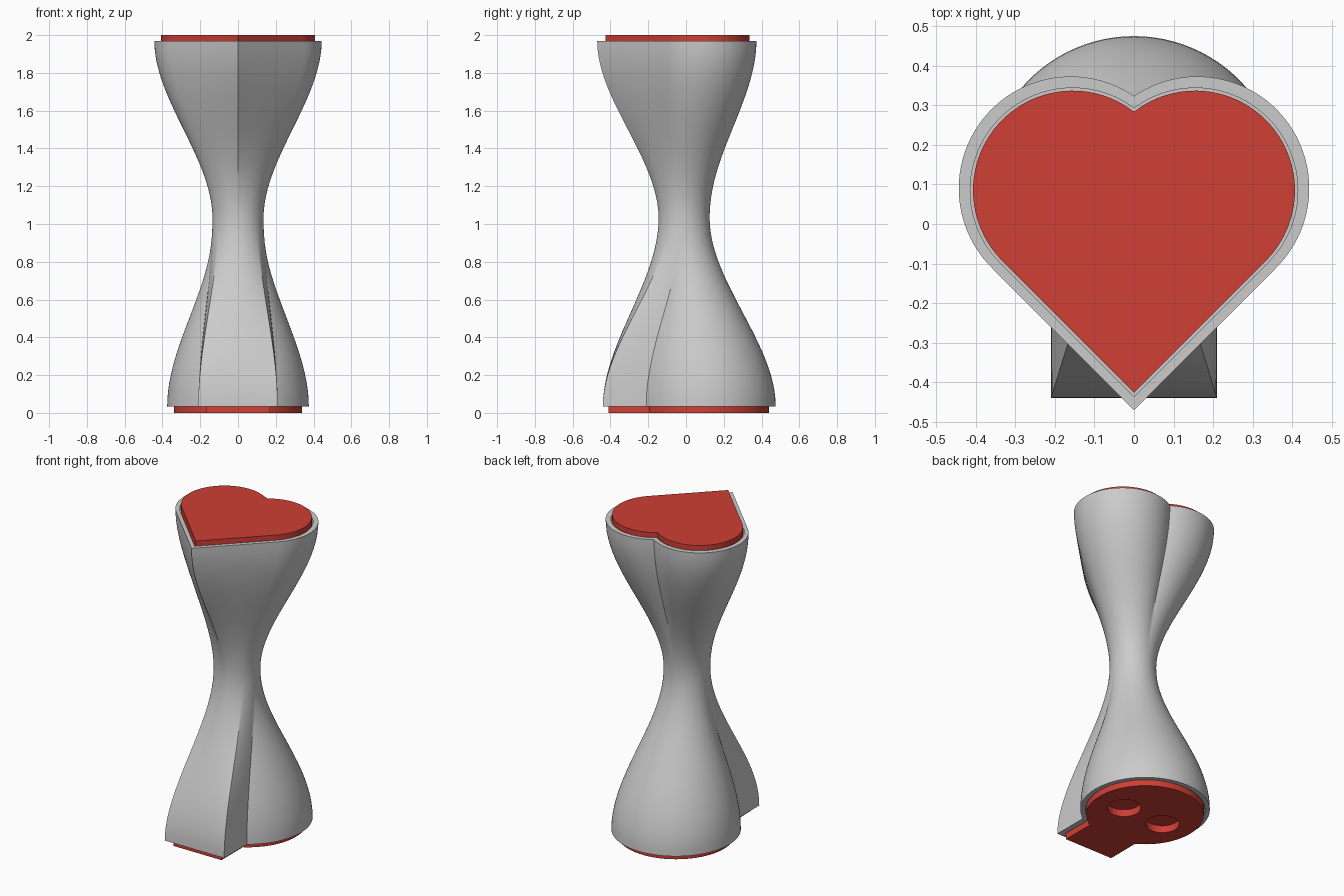
import bpy, bmesh
from math import sin, cos, radians, sqrt, atan2, asin, degrees, pi

if "Cube" in bpy.data.objects:
    bpy.data.objects.remove(bpy.data.objects["Cube"])

STEPS = 72          # points along half an outline, from front to back
Z_LOW, Z_MID, Z_HIGH = 0.035, 1.03, 1.97


def lerp(a, b, t):
    return a + (b - a) * t


def skull(deg, r=0.375, half=0.21, front=-0.44, cy=0.1):
    # round cranium with a square jaw at the front
    start = degrees(asin(half / r))
    neck_y = cy - r * cos(radians(start))
    if deg <= 50:
        return half * deg / 50, front
    if deg <= 85:
        return half, lerp(front, neck_y, (deg - 50) / 35)
    a = radians(lerp(start, 180, (deg - 85) / 95))
    return r * sin(a), cy - r * cos(a)


def heart(deg, cx=0.16, cy=0.09, r=0.283):
    # straight flank from the tip, then a round lobe up to the notch
    tx, ty = cx + r * sqrt(0.5), cy - r * sqrt(0.5)
    end = atan2(sqrt(r * r - cx * cx), -cx)
    flank, arc = tx * sqrt(2), (end + pi / 4) * r
    s = deg / 180 * (flank + arc)
    if s <= flank:
        return tx * s / flank, ty - tx + tx * s / flank
    a = -pi / 4 + (s - flank) / r
    return cx + r * cos(a), cy + r * sin(a)


def waist(deg):
    a = radians(deg)
    return 0.135 * sin(a), -0.01 - 0.135 * cos(a)


def ring(shape, z, **size):
    # mirror the half outline into a closed loop
    half = [shape(180 * i / STEPS, **size) for i in range(STEPS + 1)]
    half[0], half[-1] = (0, half[0][1]), (0, half[-1][1])
    pts = half + [(-x, y) for x, y in half[-2:0:-1]]
    return [(x, y, z) for x, y in pts]


def blend(shape, z_end, t):
    w = t * t * (3 - 2 * t)
    mid, end = ring(waist, 0), ring(shape, 0)
    z = lerp(Z_MID, z_end, t)
    return [(lerp(a[0], b[0], w), lerp(a[1], b[1], w), z) for a, b in zip(mid, end)]


def loft(name, rings, mat=None):
    bm = bmesh.new()
    loops = [[bm.verts.new(p) for p in r] for r in rings]
    n = len(loops[0])
    for a, b in zip(loops, loops[1:]):
        for i in range(n):
            j = (i + 1) % n
            bm.faces.new((a[i], a[j], b[j], b[i]))
    bm.faces.new(loops[0][::-1])
    bm.faces.new(loops[-1])
    bmesh.ops.recalc_face_normals(bm, faces=bm.faces)
    me = bpy.data.meshes.new(name)
    bm.to_mesh(me)
    bm.free()
    ob = bpy.data.objects.new(name, me)
    bpy.context.collection.objects.link(ob)
    if mat:
        me.materials.append(mat)
    return ob


def smooth(ob):
    bpy.ops.object.select_all(action='DESELECT')
    ob.select_set(True)
    bpy.context.view_layer.objects.active = ob
    bpy.ops.object.shade_smooth_by_angle(angle=radians(25))


red = bpy.data.materials.new("red")
red.diffuse_color = (0.62, 0.05, 0.035, 1)
red.use_nodes = True
red.node_tree.nodes["Principled BSDF"].inputs["Base Color"].default_value = red.diffuse_color

# Handle body: skull outline at the base, round waist, heart outline on top,
# with a shallow pocket at each end
skull_pocket = dict(r=0.346, half=0.176, front=-0.416)
heart_pocket = dict(cx=0.155, cy=0.085, r=0.259)
N = 24
rings = [ring(skull, 0.065, **skull_pocket), ring(skull, Z_LOW, **skull_pocket)]
rings += [blend(skull, Z_LOW, 1 - i / N) for i in range(N)]
rings += [blend(heart, Z_HIGH, i / N) for i in range(N + 1)]
rings += [ring(heart, Z_HIGH, **heart_pocket), ring(heart, 1.94, **heart_pocket)]
smooth(loft("handle_body", rings))

# Red heart stamp plate
size = dict(cx=0.155, cy=0.085, r=0.252)
smooth(loft("heart_plate", [ring(heart, z, **size) for z in (1.941, 2.0)], red))

# Red skull stamp plate with two blind eye sockets
size = dict(r=0.34, half=0.17, front=-0.41)
plate = loft("skull_plate", [ring(skull, z, **size) for z in (0.0, 0.064)], red)
for x in (-0.145, 0.145):
    bpy.ops.mesh.primitive_cylinder_add(vertices=48, radius=0.098, depth=0.1,
                                        location=(x, 0.083, -0.005))
    cutter = bpy.context.object
    cutter.name = "eye_cutter"
    cutter.hide_render = True
    cutter.data.materials.append(red)
    mod = plate.modifiers.new("eye_socket", 'BOOLEAN')
    mod.operation = 'DIFFERENCE'
    mod.solver = 'EXACT'
    mod.object = cutter
    bpy.context.view_layer.objects.active = plate
    bpy.ops.object.modifier_apply(modifier=mod.name)
    bpy.data.objects.remove(cutter)
smooth(plate)
